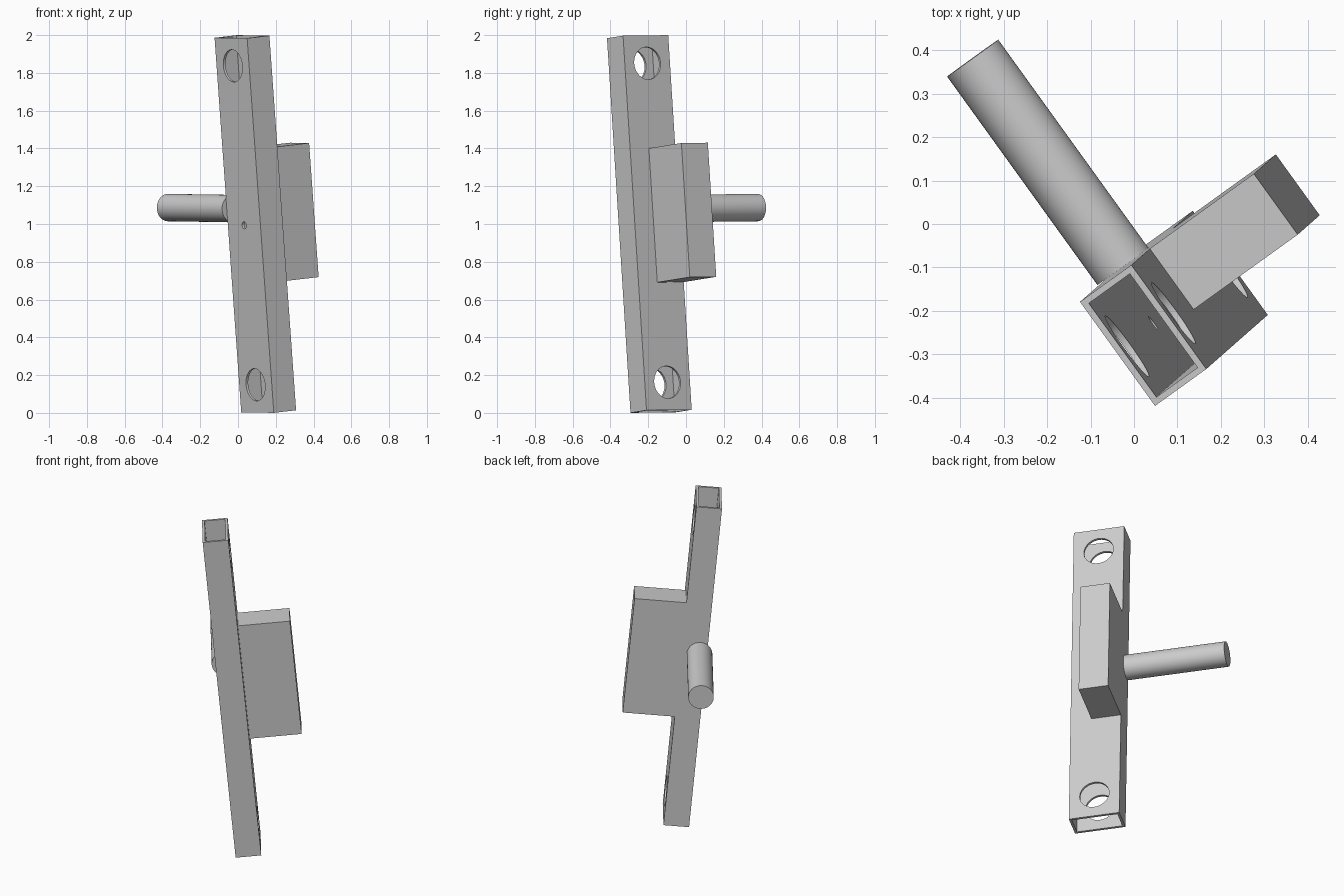
import bpy, bmesh, math
from mathutils import Vector, Matrix

cube = bpy.data.objects.get("Cube")
if cube:
    bpy.data.objects.remove(cube, do_unlink=True)

# Single grey finish
grey = bpy.data.materials.new("plain grey")
grey.use_nodes = True
color = (0.6, 0.6, 0.6, 1)
grey.diffuse_color = color
grey.node_tree.nodes["Principled BSDF"].inputs["Base Color"].default_value = color

# Tilted frame shared by all parts: u = wide side, v = narrow side, w = length
w = Vector((-0.0709, -0.0624, 0.9955)).normalized()
u = Vector((0.584, -0.8115, 0))
u = (u - w * u.dot(w)).normalized()
v = w.cross(u)
frame = Matrix.Translation((0.0917, -0.194, 1.0)) @ Matrix((u, v, w)).transposed().to_4x4()

WIDE, NARROW, LENGTH, WALL = 0.295, 0.146, 1.992, 0.0145


def finish(name, bm):
    mesh = bpy.data.meshes.new(name)
    bm.to_mesh(mesh)
    bm.free()
    mesh.materials.append(grey)
    obj = bpy.data.objects.new(name, mesh)
    bpy.context.collection.objects.link(obj)
    obj.matrix_world = frame
    return obj


def box(name, low, high, open_ends=False):
    low, high = Vector(low), Vector(high)
    bm = bmesh.new()
    bmesh.ops.create_cube(bm, size=1, matrix=Matrix.Translation((low + high) / 2)
                          @ Matrix.Diagonal((*(high - low), 1)))
    if open_ends:
        ends = [f for f in bm.faces if abs(f.normal.z) > 0.9]
        bmesh.ops.delete(bm, geom=ends, context='FACES_ONLY')
    return finish(name, bm)


def cylinder(name, start, end, radius):
    start, end = Vector(start), Vector(end)
    axis = end - start
    bm = bmesh.new()
    bmesh.ops.create_cone(bm, cap_ends=True, segments=48, radius1=radius, radius2=radius,
                          depth=axis.length, matrix=Matrix.Translation((start + end) / 2)
                          @ axis.to_track_quat('Z', 'Y').to_matrix().to_4x4())
    return finish(name, bm)


def smooth(obj):
    bpy.ops.object.select_all(action='DESELECT')
    obj.select_set(True)
    bpy.context.view_layer.objects.active = obj
    bpy.ops.object.shade_smooth_by_angle(angle=math.radians(30))


# Hollow rectangular tube, open at both ends
half = Vector((WIDE, NARROW, LENGTH)) / 2
tube = box("hollow_tube", -half, half, open_ends=True)
shell = tube.modifiers.new("wall", 'SOLIDIFY')
shell.thickness = WALL
shell.offset = -1
shell.use_even_offset = True

# Through holes near the ends, and a small hole in one wall at mid length
cutters = [cylinder("hole_cutter", (0, -0.2, h), (0, 0.2, h), 0.086) for h in (-0.848, 0.848)]
cutters.append(cylinder("small_hole_cutter", (0, -0.2, 0), (0, 0, 0), 0.019))
for cutter in cutters:
    cutter.hide_render = True
    cut = tube.modifiers.new("hole", 'BOOLEAN')
    cut.operation = 'DIFFERENCE'
    cut.solver = 'EXACT'
    cut.object = cutter

# Bake the cuts and drop the cutters
bpy.context.view_layer.update()
baked = bpy.data.meshes.new_from_object(tube.evaluated_get(bpy.context.evaluated_depsgraph_get()))
tube.modifiers.clear()
tube.data = baked
for cutter in cutters:
    bpy.data.objects.remove(cutter, do_unlink=True)
smooth(tube)

# Solid block, flush with the back of the tube
box("side_block", (-WIDE / 2, NARROW / 2, -0.317), (0.025, 0.369, 0.396))

# Round rod standing out from the back of the tube
rod = cylinder("rod", (-WIDE / 2, -0.031, 0.0835), (-0.738, -0.031, 0.0835), 0.0725)
smooth(rod)
